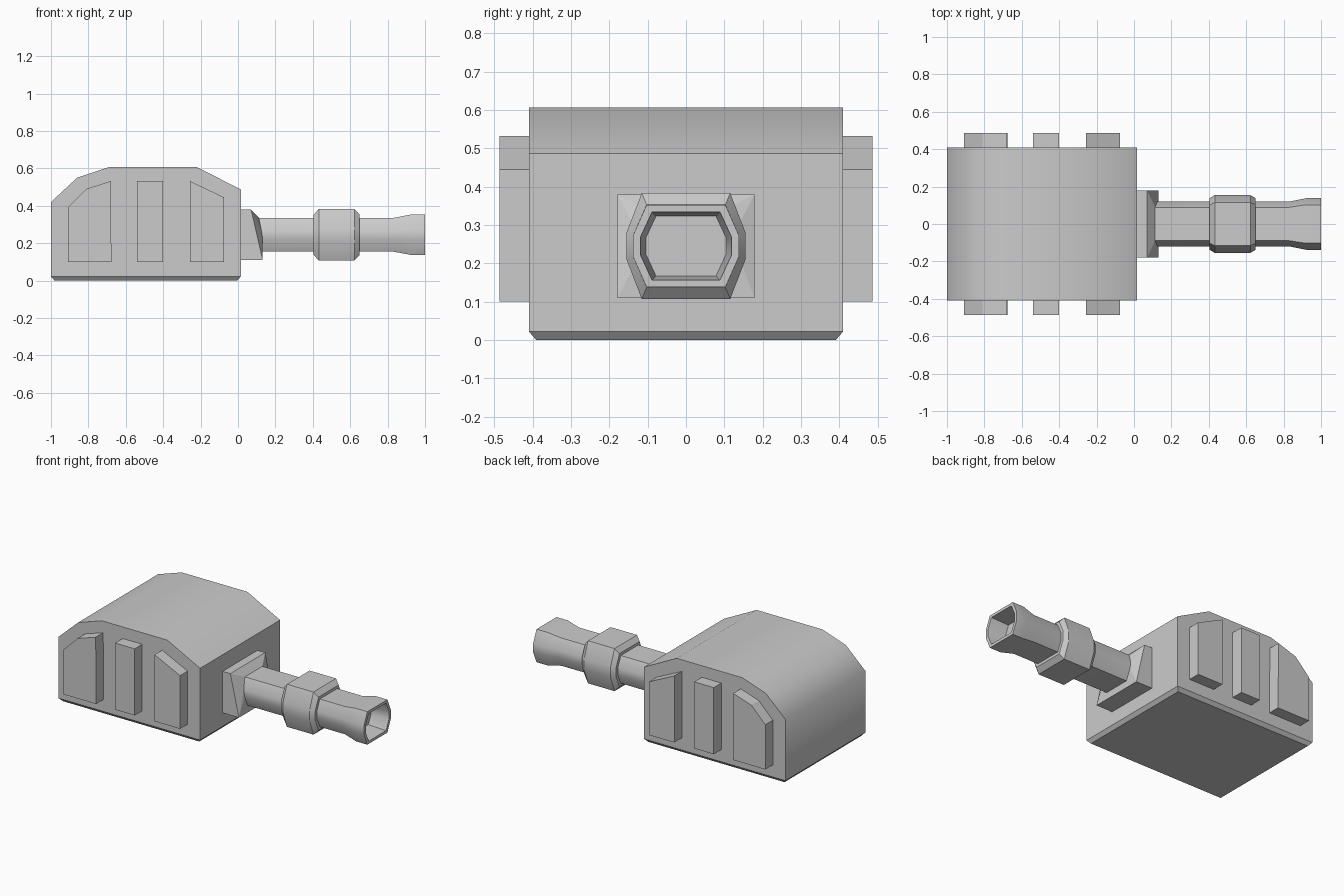
import bpy, bmesh, math
from mathutils import Vector

if "Cube" in bpy.data.objects:
    bpy.data.objects.remove(bpy.data.objects["Cube"])


def finish(name, bm, angle=30, sharp_below=-1):
    bmesh.ops.recalc_face_normals(bm, faces=bm.faces[:])
    for f in bm.faces:
        f.smooth = True
    for e in bm.edges:
        low = min(v.co.z for v in e.verts) < sharp_below and max(v.co.z for v in e.verts) < sharp_below
        e.smooth = not low and e.calc_face_angle(0) < math.radians(angle)
    me = bpy.data.meshes.new(name)
    bm.to_mesh(me)
    bm.free()
    ob = bpy.data.objects.new(name, me)
    bpy.context.collection.objects.link(ob)
    return ob


def prism(profile, y0, y1):
    bm = bmesh.new()
    a = [bm.verts.new((x, y0, z)) for x, z in profile]
    b = [bm.verts.new((x, y1, z)) for x, z in profile]
    bm.faces.new(a)
    bm.faces.new(b[::-1])
    n = len(a)
    for i in range(n):
        bm.faces.new((a[i], b[i], b[(i + 1) % n], a[(i + 1) % n]))
    return bm


# turret body with chamfered bottom edge
bm = prism([(-1, .022), (-1, .42), (-.86, .55), (-.69, .607),
            (-.22, .607), (.015, .487), (.015, .022)], -.41, .41)
bottom = min(bm.faces, key=lambda f: f.calc_center_median().z)
ret = bmesh.ops.extrude_face_region(bm, geom=[bottom])
bmesh.ops.delete(bm, geom=[bottom], context='FACES_ONLY')
for v in [g for g in ret['geom'] if isinstance(g, bmesh.types.BMVert)]:
    v.co = Vector((-.4925 + math.copysign(.4885, v.co.x + .4925), math.copysign(.391, v.co.y), 0))
finish("turret_body", bm, 50, .03)

# side armour plates, mirrored to both sides
plates = {
    "rear": [(-.91, .10), (-.91, .39), (-.81, .49), (-.68, .532), (-.677, .10)],
    "middle": [(-.54, .10), (-.54, .532), (-.40, .532), (-.40, .10)],
    "front": [(-.257, .10), (-.257, .532), (-.075, .445), (-.075, .10)],
}
for label, prof in plates.items():
    for side, s in (("right", -1), ("left", 1)):
        finish(f"{label}_plate_{side}", prism(prof, s * .40, s * .487), 15)

CZ = .245


def octagon(x, w, h):
    """Elongated eight-sided ring, half width w, half height h."""
    a, b = w * .745, h * .26
    return [Vector((x, y, CZ + z)) for y, z in
            ((a, h), (w, b), (w, -b), (a, -h), (-a, -h), (-w, -b), (-w, b), (-a, h))]


def loft(name, stations):
    bm = bmesh.new()
    rings = [[bm.verts.new(p) for p in octagon(*s)] for s in stations]
    for r, q in zip(rings, rings[1:]):
        for i in range(8):
            j = (i + 1) % 8
            bm.faces.new((r[i], r[j], q[j], q[i]))
    bm.faces.new(rings[0])
    bm.faces.new(rings[-1])
    return finish(name, bm, 30)


# gun mount: slanted block rising to the barrel root
bm = bmesh.new()
pts = [Vector((x, y, z)) for y in (-.179, .179)
       for x, z in ((0, .11), (0, .379), (.07, .379), (.132, .11))]
for p in octagon(0, .12, .09):
    p.x = min(.132, .112 + (.335 - p.z) * .2)
    pts.append(p)
for p in pts:
    bm.verts.new(p)
bmesh.ops.convex_hull(bm, input=bm.verts[:])
bmesh.ops.dissolve_limit(bm, angle_limit=.01, verts=bm.verts[:], edges=bm.edges[:])
finish("gun_mount", bm, 5)

# barrel with flared, hollow muzzle
loft("barrel", [(.05, .12, .09), (.83, .12, .09), (.92, .138, .107), (1, .138, .107),
                (1, .119, .089), (.88, .105, .078)])

# thick collar around the barrel
loft("barrel_collar", [(.405, .138, .108), (.432, .155, .138), (.622, .155, .138), (.65, .138, .108)])
